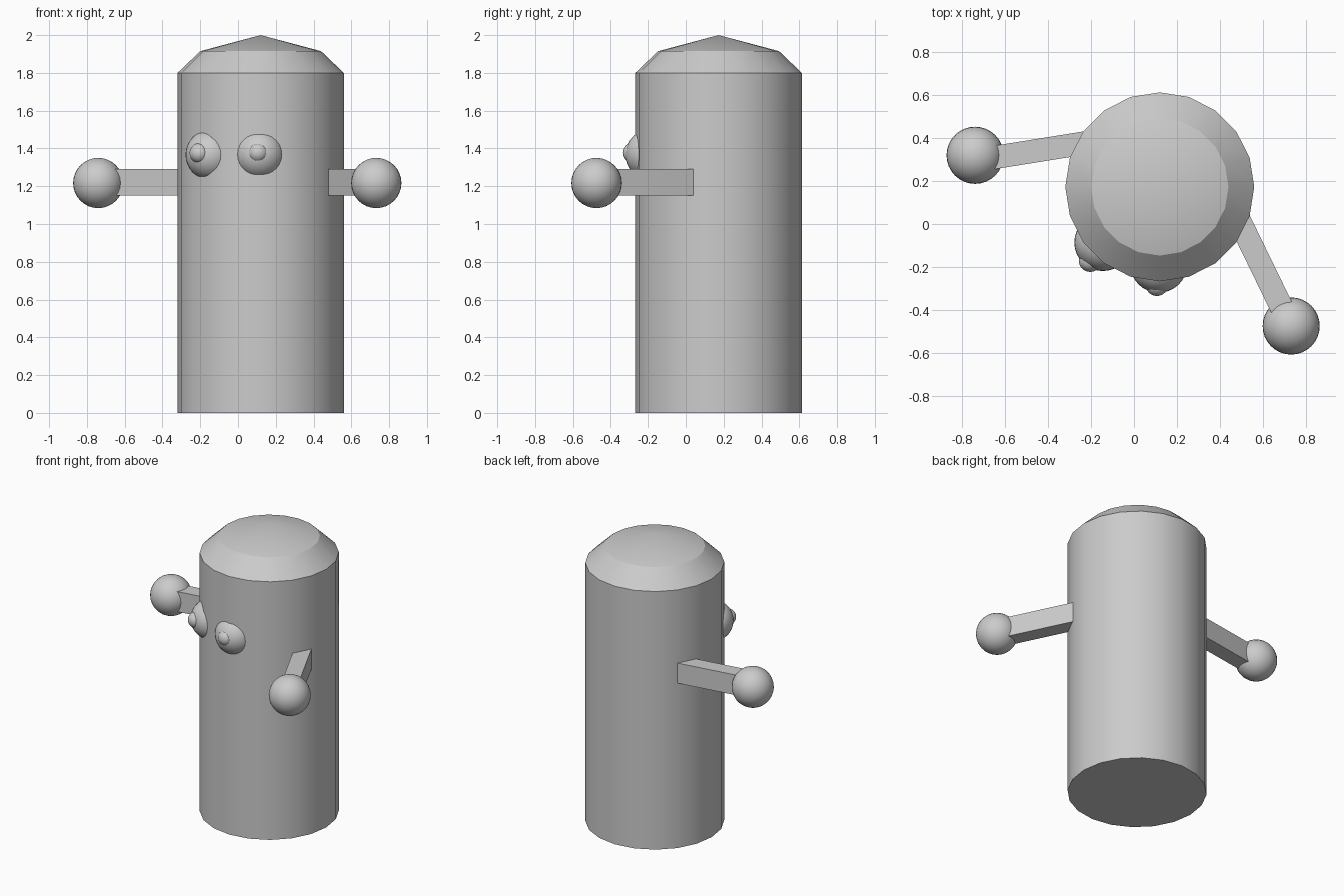
import bpy, bmesh, math
from mathutils import Vector

if "Cube" in bpy.data.objects:
    bpy.data.objects.remove(bpy.data.objects["Cube"])

CX, CY = 0.12, 0.173   # body axis
SIDES = 20


def finish(name, bm, angle=None):
    bmesh.ops.recalc_face_normals(bm, faces=bm.faces)
    mesh = bpy.data.meshes.new(name)
    bm.to_mesh(mesh)
    bm.free()
    obj = bpy.data.objects.new(name, mesh)
    bpy.context.collection.objects.link(obj)
    if angle is not None:
        bpy.ops.object.select_all(action='DESELECT')
        obj.select_set(True)
        bpy.context.view_layer.objects.active = obj
        bpy.ops.object.shade_smooth_by_angle(angle=math.radians(angle))
    return obj


def ball(name, centre, radius):
    bm = bmesh.new()
    bmesh.ops.create_uvsphere(bm, u_segments=32, v_segments=16, radius=radius)
    bmesh.ops.translate(bm, verts=bm.verts, vec=centre)
    finish(name, bm, 40)


def arm(name, inner, outer, z=1.22, width=0.108, height=0.14):
    a, b = Vector((*inner, z)), Vector((*outer, z))
    d = b - a
    bm = bmesh.new()
    bmesh.ops.create_cube(bm, size=1)
    bmesh.ops.scale(bm, verts=bm.verts, vec=(d.length, width, height))
    bmesh.ops.transform(bm, verts=bm.verts, matrix=d.to_track_quat('X', 'Z').to_matrix().to_4x4())
    bmesh.ops.translate(bm, verts=bm.verts, vec=(a + b) / 2)
    finish(name, bm)


# Body: rings stacked upward, closed by a base and a shallow cone on top
bm = bmesh.new()
rings = []
for r, z in ((0.44, 0), (0.44, 1.8), (0.32, 1.915)):
    rings.append([bm.verts.new((CX + r * math.cos(2 * math.pi * i / SIDES),
                                CY + r * math.sin(2 * math.pi * i / SIDES), z))
                  for i in range(SIDES)])
tip = bm.verts.new((CX, CY, 2.0))
bm.faces.new(rings[0])
for i in range(SIDES):
    j = (i + 1) % SIDES
    for lo, hi in zip(rings, rings[1:]):
        bm.faces.new((lo[i], lo[j], hi[j], hi[i]))
    bm.faces.new((rings[-1][i], rings[-1][j], tip))
finish("body", bm, 28)

# Arms and hands
arm("left_arm", (-0.20, 0.382), (-0.70, 0.302))
ball("left_hand", (-0.74, 0.32, 1.217), 0.133)
arm("right_arm", (0.468, 0.063), (0.71, -0.435))
ball("right_hand", (0.732, -0.475, 1.217), 0.133)

# Eyes and pupils
ball("right_eye", (0.115, -0.187, 1.368), 0.133)
ball("right_pupil", (0.107, -0.282, 1.377), 0.053)
ball("left_eye", (-0.145, -0.086, 1.366), 0.133)
ball("left_pupil", (-0.204, -0.170, 1.375), 0.053)
